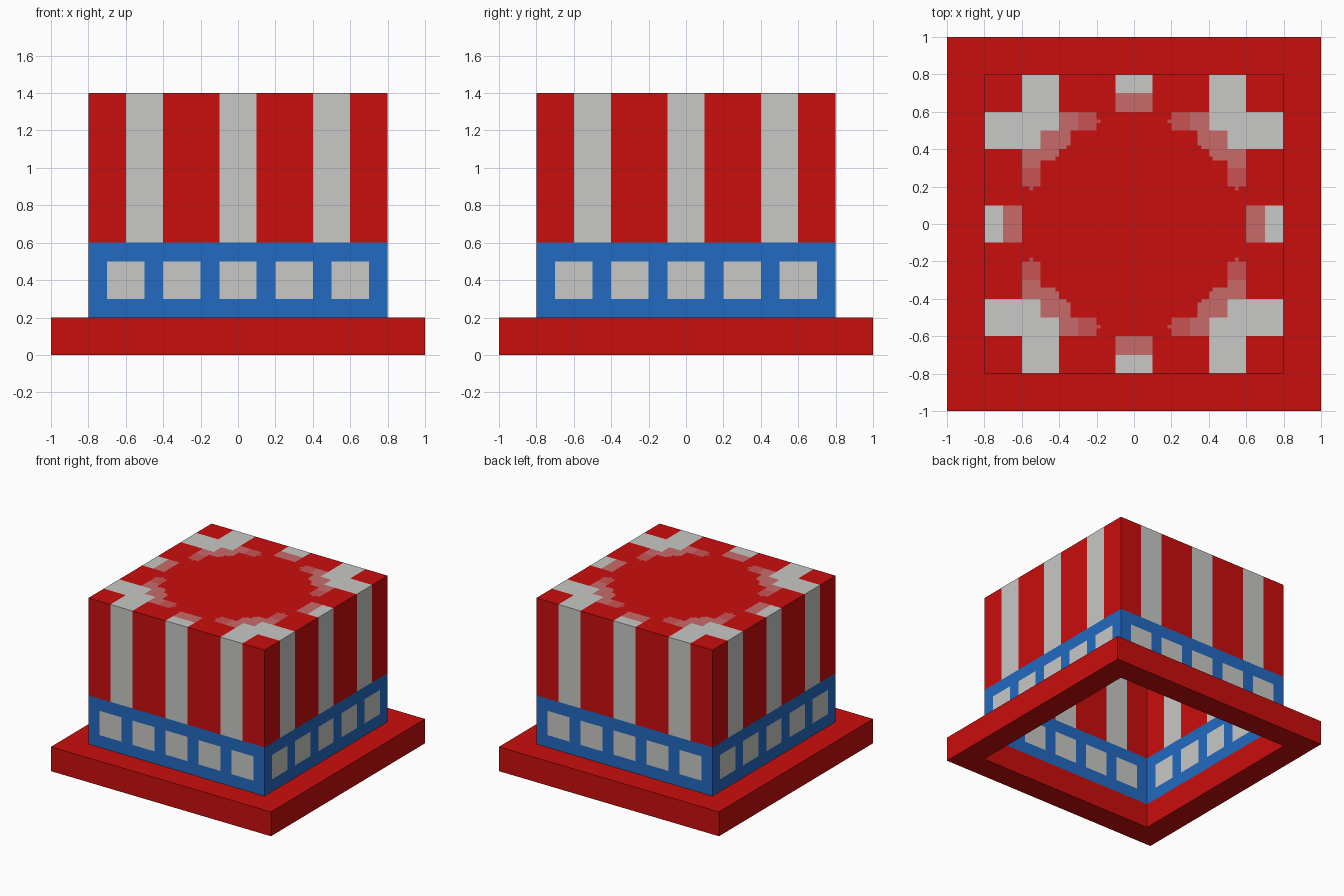
import bpy, bmesh, math
from mathutils import Matrix, Vector

if "Cube" in bpy.data.objects:
    bpy.data.objects.remove(bpy.data.objects["Cube"])


def make_material(name, rgb):
    lin = [(c / 255 / 12.92) if c < 11 else ((c / 255 + 0.055) / 1.055) ** 2.4 for c in rgb]
    mat = bpy.data.materials.new(name)
    mat.diffuse_color = (*lin, 1.0)
    mat.use_nodes = True
    mat.node_tree.nodes["Principled BSDF"].inputs["Base Color"].default_value = mat.diffuse_color
    return mat


RED, WHITE, BLUE, PALE, ROSE = range(5)
MATS = [make_material("red", (202, 13, 13)),
        make_material("off white", (200, 200, 198)),
        make_material("blue", (34, 106, 193)),
        make_material("faded pink", (200, 106, 106)),
        make_material("faded rose", (201, 82, 84))]


def finish(name, bm):
    bmesh.ops.remove_doubles(bm, verts=bm.verts, dist=1e-4)
    mesh = bpy.data.meshes.new(name)
    bm.to_mesh(mesh)
    bm.free()
    for m in MATS:
        mesh.materials.append(m)
    obj = bpy.data.objects.new(name, mesh)
    bpy.context.collection.objects.link(obj)
    return obj


def painted_sheet(bm, us, vs, place, rule):
    """Grid of quads over us x vs, coloured by a rule on each cell's centre."""
    pts = [[bm.verts.new(place(u, v)) for v in vs] for u in us]
    for i in range(len(us) - 1):
        for j in range(len(vs) - 1):
            f = bm.faces.new((pts[i][j], pts[i + 1][j], pts[i + 1][j + 1], pts[i][j + 1]))
            f.material_index = rule((us[i] + us[i + 1]) / 2, (vs[j] + vs[j + 1]) / 2)


def steps(a, b, n):
    return [a + (b - a) * i / n for i in range(n + 1)]


def in_box(x, y, x0, x1, y0, y1, r=0.0):
    """Inside a rectangle with corner radius r."""
    dx = abs(x - (x0 + x1) / 2) - (x1 - x0) / 2 + r
    dy = abs(y - (y0 + y1) / 2) - (y1 - y0) / 2 + r
    return math.hypot(max(dx, 0), max(dy, 0)) <= r + 1e-6


# Brim: square ring with an open middle
def square(half, z):
    return [(-half, -half, z), (half, -half, z), (half, half, z), (-half, half, z)]


bm = bmesh.new()
loops = [[bm.verts.new(p) for p in square(h, z)]
         for h, z in ((1, 0), (1, 0.2), (0.8, 0.2), (0.8, 0))]
for k in range(4):
    a, b = loops[k], loops[(k + 1) % 4]
    for i in range(4):
        j = (i + 1) % 4
        bm.faces.new((a[i], a[j], b[j], b[i]))
finish("brim", bm)


# Crown walls: blue band with white squares, striped above
def wall_rule(u, z):
    if z > 0.6:
        return WHITE if abs(u) < 0.1 or 0.4 < abs(u) < 0.6 else RED
    if 0.3 < z < 0.5 and (abs(u) < 0.1 or 0.2 < abs(u) < 0.4 or 0.5 < abs(u) < 0.7):
        return WHITE
    return BLUE


bm = bmesh.new()
for k in range(4):
    turn = Matrix.Rotation(k * math.pi / 2, 3, 'Z')
    painted_sheet(bm, steps(-0.8, 0.8, 16), [0.2, 0.3, 0.5, 0.6, 1.4],
                  lambda u, z: turn @ Vector((u, -0.8, z)), wall_rule)
finish("crown_walls", bm)


# Crown top: stripe ends fading towards a plain red centre
def top_rule(x, y):
    u, v = max(abs(x), abs(y)), min(abs(x), abs(y))
    if v < 0.1 and u > 0.6:
        return WHITE if u > 0.7 else PALE
    if in_box(u, v, 0.5, 0.8, 0.4, 0.6):
        return WHITE
    if in_box(u, v, 0.4, 0.54, 0.34, 0.5, 0.04):
        return PALE
    if in_box(u, v, 0.5, 0.6, 0.3, 0.42, 0.03):
        return PALE
    if in_box(u, v, 0.5, 0.6, 0.19, 0.42, 0.04):
        return ROSE
    return RED


bm = bmesh.new()
painted_sheet(bm, steps(-0.8, 0.8, 80), steps(-0.8, 0.8, 80),
              lambda x, y: (x, y, 1.4), top_rule)
finish("crown_top", bm)
